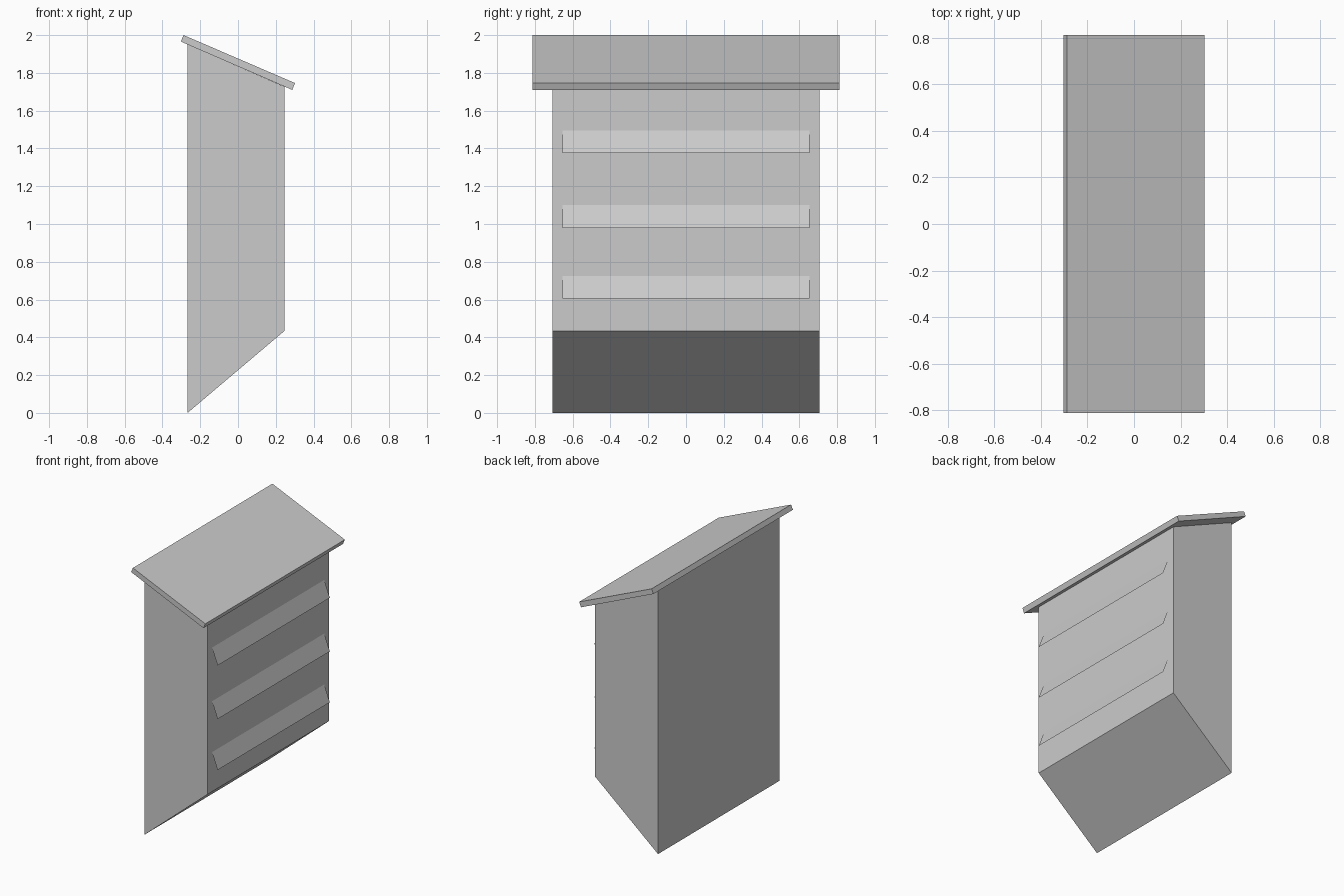
import bpy

cube = bpy.data.objects.get("Cube")
if cube:
    bpy.data.objects.remove(cube, do_unlink=True)

# Single plain grey finish
GREY = (0.6, 0.6, 0.6, 1.0)
grey = bpy.data.materials.new("plain_grey")
grey.use_nodes = True
grey.diffuse_color = GREY
grey.node_tree.nodes["Principled BSDF"].inputs["Base Color"].default_value = GREY


def make_object(name, verts, faces):
    mesh = bpy.data.meshes.new(name)
    mesh.from_pydata(verts, [], faces)
    mesh.materials.append(grey)
    obj = bpy.data.objects.new(name, mesh)
    bpy.context.collection.objects.link(obj)
    return obj


def extrude_profile(name, profile, half_width):
    """Closed prism from a counter-clockwise x/z profile, spanning y."""
    n = len(profile)
    verts = [(x, y, z) for y in (-half_width, half_width) for x, z in profile]
    faces = [tuple(range(n)), tuple(reversed(range(n, 2 * n)))]
    for i in range(n):
        j = (i + 1) % n
        faces.append((i, i + n, j + n, j))
    return make_object(name, verts, faces)


# Tall body with a sloping underside and a sloping top
extrude_profile("body", [(-0.267, 0), (0.246, 0.434), (0.246, 1.727), (-0.267, 1.951)], 0.707)

# Overhanging slanted roof board
extrude_profile("roof", [(-0.303, 1.966), (0.287, 1.71), (0.302, 1.746), (-0.288, 2.0)], 0.812)

# Thin louvre slats leaning out from the wall
WALL, OUT, DROP, HALF = 0.246, 0.045, 0.12, 0.653
for name, z in (("lower_slat", 0.605), ("middle_slat", 0.98), ("upper_slat", 1.375)):
    make_object(name, [(WALL + OUT, -HALF, z), (WALL + OUT, HALF, z),
                       (WALL, HALF, z + DROP), (WALL, -HALF, z + DROP)], [(0, 1, 2, 3)])
